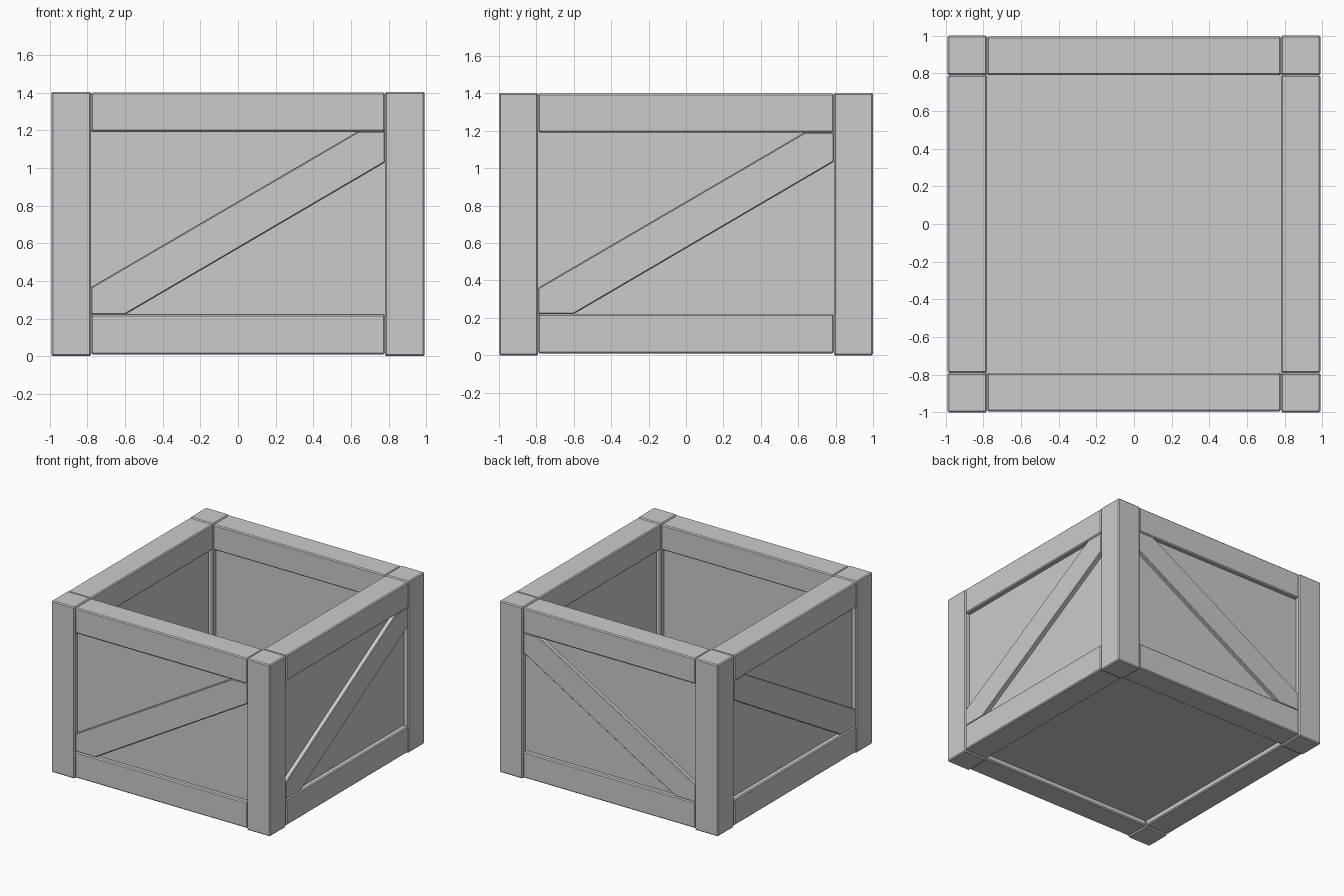
import bpy, bmesh

if "Cube" in bpy.data.objects:
    bpy.data.objects.remove(bpy.data.objects["Cube"])

X, Y = 0.99, 1.0            # outer half sizes
XI, YI = 0.78, 0.79         # inner faces of posts and rails
H, W = 1.403, 0.21          # height, timber width
REC = 0.04                  # recess of the panels behind the frame


def finish(name, bm, mirror, bevel):
    bmesh.ops.recalc_face_normals(bm, faces=bm.faces)
    me = bpy.data.meshes.new(name)
    bm.to_mesh(me)
    bm.free()
    ob = bpy.data.objects.new(name, me)
    bpy.context.collection.objects.link(ob)
    if bevel:
        b = ob.modifiers.new("edges", 'BEVEL')
        b.width, b.segments = bevel, 1
    if mirror:
        m = ob.modifiers.new("mirror", 'MIRROR')
        m.use_axis = ('X' in mirror, 'Y' in mirror, False)
        m.use_mirror_merge = False
    return ob


def box(name, lo, hi, mirror="", bevel=0.008):
    bm = bmesh.new()
    bmesh.ops.create_cube(bm, size=1)
    for v in bm.verts:
        v.co = [lo[i] if v.co[i] < 0 else hi[i] for i in range(3)]
    return finish(name, bm, mirror, bevel)


def prism(name, pts, place, near, far, mirror):
    """Extrude a 2D outline between two depths; place maps (u, z, depth) to xyz."""
    bm = bmesh.new()
    a = [bm.verts.new(place(u, z, near)) for u, z in pts]
    b = [bm.verts.new(place(u, z, far)) for u, z in pts]
    bm.faces.new(a)
    bm.faces.new(b[::-1])
    n = len(pts)
    for i in range(n):
        j = (i + 1) % n
        bm.faces.new((a[i], b[i], b[j], a[j]))
    return finish(name, bm, mirror, 0.005)


# corner posts
box("corner_posts", (XI, YI, 0), (X, Y, H), "XY")

# top and bottom rails on all four sides
for level, z0, z1 in (("bottom", 0.01, 0.222), ("top", 1.192, 1.40)):
    box(f"{level}_rails_front_back", (-XI, -Y + 0.005, z0), (XI, -YI, z1), "Y")
    box(f"{level}_rails_sides", (XI, -YI, z0), (X, YI, z1), "X")

# wall panels, recessed inside and out
box("panels_front_back", (-XI - 0.03, -Y + REC, 0.1), (XI + 0.03, -YI - REC, 1.3), "Y", 0)
box("panels_sides", (XI + REC, -YI - 0.03, 0.1), (X - REC, YI + 0.03, 1.3), "X", 0)

# floor panel
box("floor", (-XI - 0.03, -YI - 0.03, 0.05), (XI + 0.03, YI + 0.03, 0.18), "", 0)


# diagonal braces
def brace_outline(e):
    return [(-e, 0.222), (-0.60, 0.222), (e, 0.575 + 0.583 * e),
            (e, 1.192), (0.637, 1.192), (-e, 0.82 - 0.583 * e)]


prism("braces_front_back", brace_outline(XI), lambda u, z, d: (u, d, z),
      -Y + 0.01, -Y + 0.08, "Y")
prism("braces_sides", brace_outline(YI), lambda u, z, d: (d, u, z),
      X - 0.005, X - 0.08, "X")
